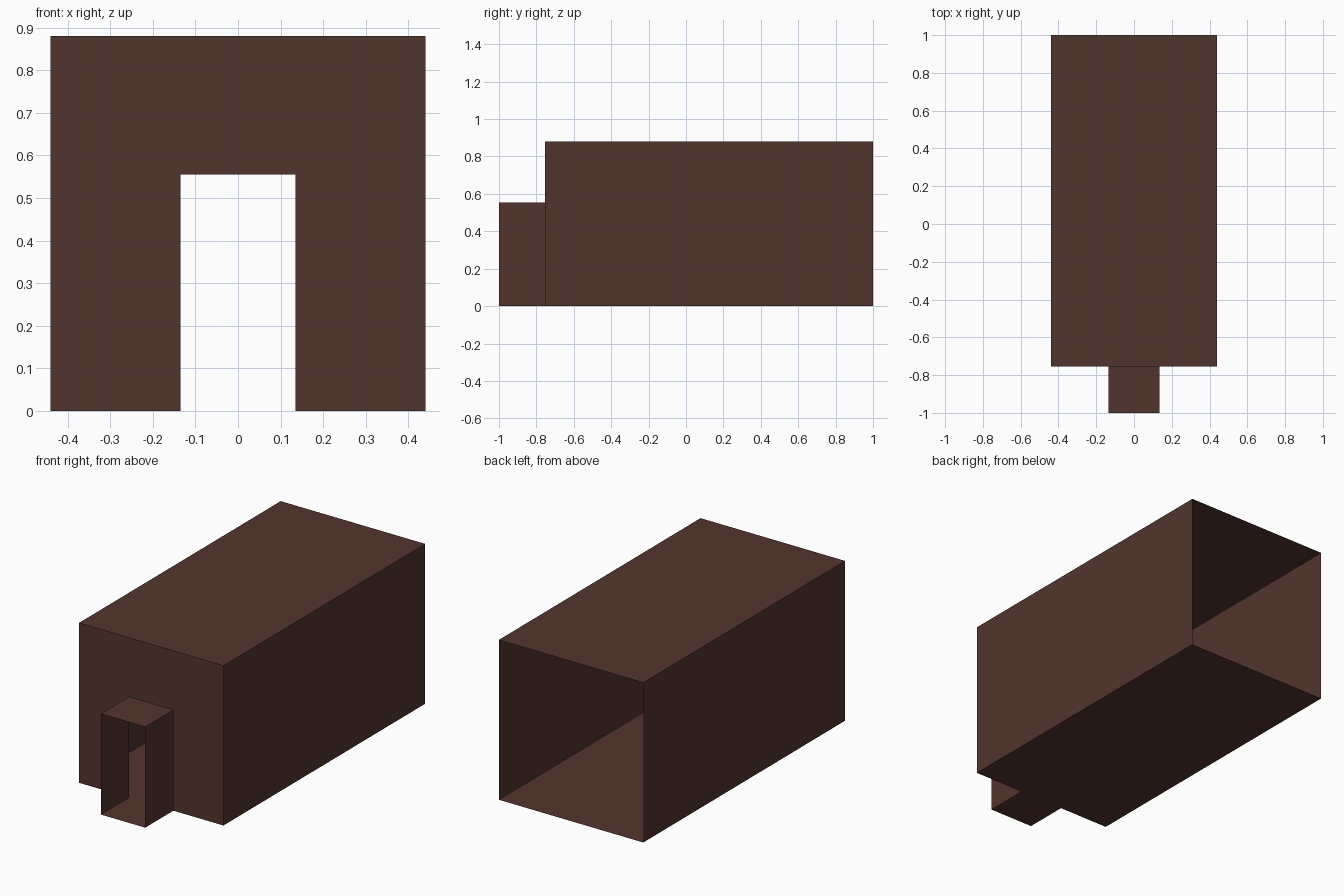
import bpy

if "Cube" in bpy.data.objects:
    bpy.data.objects.remove(bpy.data.objects["Cube"])

brown = bpy.data.materials.new("dark_brown")
brown.diffuse_color = (0.086, 0.036, 0.027, 1.0)
brown.use_nodes = True
brown.node_tree.nodes["Principled BSDF"].inputs["Base Color"].default_value = brown.diffuse_color

W, H = 0.44, 0.88        # hall half width, height
w, h = 0.135, 0.555      # entrance half width, height
FRONT, WALL, BACK = -1.0, -0.755, 1.0


def add_mesh(name, verts, faces):
    mesh = bpy.data.meshes.new(name)
    mesh.from_pydata(verts, [], faces)
    mesh.materials.append(brown)
    obj = bpy.data.objects.new(name, mesh)
    bpy.context.collection.objects.link(obj)
    return obj


def open_tube(name, half, height, y0, y1):
    """Thin rectangular tunnel along y, open at both ends."""
    profile = [(-half, 0), (half, 0), (half, height), (-half, height)]
    verts = [(x, y, z) for y in (y0, y1) for x, z in profile]
    faces = [(i, (i + 1) % 4, (i + 1) % 4 + 4, i + 4) for i in range(4)]
    return add_mesh(name, verts, faces)


# Main hall (open back) and entrance porch (open front)
open_tube("main_hall", W, H, WALL, BACK)
open_tube("entrance_porch", w, h, FRONT, WALL)

# Front wall with a doorway: two side strips and a lintel
outline = [(-W, 0), (-w, 0), (-w, h), (w, h), (w, 0), (W, 0), (W, H), (w, H), (-w, H), (-W, H)]
add_mesh("front_wall", [(x, WALL, z) for x, z in outline],
         [(0, 1, 2, 8, 9), (2, 3, 7, 8), (4, 5, 6, 7, 3)])
